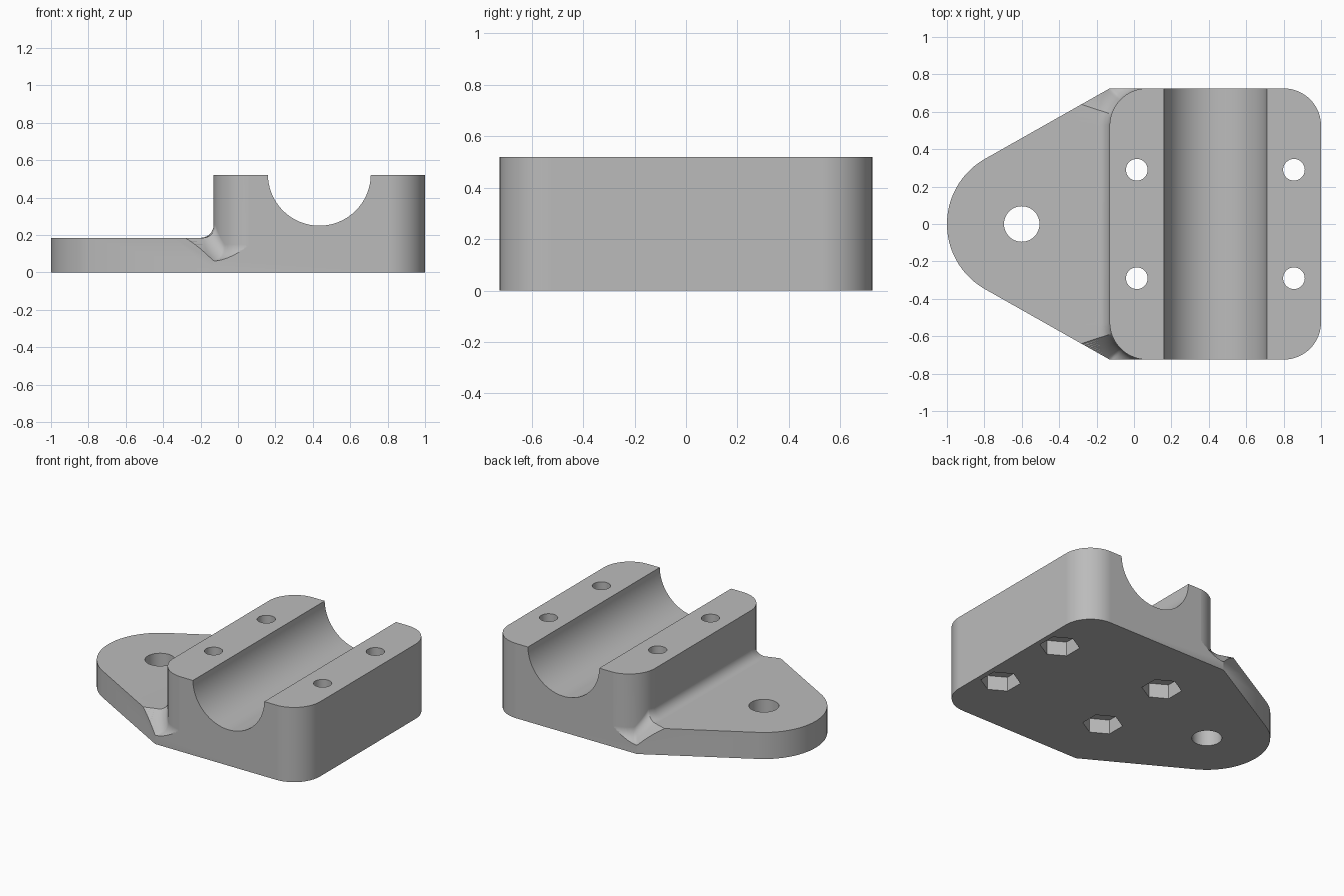
import bpy, bmesh
from math import sin, cos, pi, radians
from mathutils import Vector

cube = bpy.data.objects.get("Cube")
if cube:
    bpy.data.objects.remove(cube, do_unlink=True)

grey = bpy.data.materials.new("light grey")
grey.use_nodes = True
grey.diffuse_color = (0.5, 0.5, 0.5, 1)
grey.node_tree.nodes["Principled BSDF"].inputs["Base Color"].default_value = (0.5, 0.5, 0.5, 1)

HEIGHT, PLATE, HALF, CORNER, WALL = 0.52, 0.185, 0.725, 0.2, -0.13


def finish(name, bm):
    bmesh.ops.recalc_face_normals(bm, faces=bm.faces)
    mesh = bpy.data.meshes.new(name)
    bm.to_mesh(mesh)
    bm.free()
    obj = bpy.data.objects.new(name, mesh)
    bpy.context.collection.objects.link(obj)
    mesh.materials.append(grey)
    return obj


def prism(name, points, offset):
    """Extrude a flat outline along an offset."""
    bm = bmesh.new()
    face = bm.faces.new([bm.verts.new(p) for p in points])
    new = bmesh.ops.extrude_face_region(bm, geom=[face])["geom"]
    verts = [v for v in new if isinstance(v, bmesh.types.BMVert)]
    bmesh.ops.translate(bm, verts=verts, vec=Vector(offset))
    return finish(name, bm)


def arc(cx, cy, r, start, end, n):
    return [(cx + r * cos(radians(start + (end - start) * i / n)),
             cy + r * sin(radians(start + (end - start) * i / n))) for i in range(n + 1)]


def pillar(name, x, y, r, z0, z1, sides, turn=0):
    ring = arc(x, y, r, turn, turn + 360, sides)[:-1]
    return prism(name, [(a, b, z0) for a, b in ring], (0, 0, z1 - z0))


# Full-height body with a tapered, round-nosed outline
inner = HALF - CORNER
outline = [(WALL, -HALF)]
outline += arc(1 - CORNER, -inner, CORNER, -90, 0, 20)
outline += arc(1 - CORNER, inner, CORNER, 0, 90, 20)
outline += [(WALL, HALF)]
outline += arc(-0.6, 0, 0.4, 120, 240, 36)
body = prism("bearing_block", [(x, y, 0) for x, y in outline], (0, 0, HEIGHT))


# Cutter clearing the space above the plate, with a fillet that dips at the corners
def station(bm, cy, angle):
    turn = abs(angle - 180)
    drop = min(max((turn - 18) / 27, 0), 1)
    r = 0.07 + 0.02 * drop
    low = PLATE - 0.125 * drop
    profile = [(0, 1)]
    profile += [(r - r * cos(a), low + r - r * sin(a)) for a in (pi / 2 * i / 10 for i in range(11))]
    profile += [(1.3, low), (1.3, 1)]
    c, s = cos(radians(angle)), sin(radians(angle))
    return [bm.verts.new((WALL + CORNER + (CORNER + d) * c, cy + (CORNER + d) * s, z))
            for d, z in profile]


bm = bmesh.new()
turns = [2 * i for i in range(44)]
rings = [station(bm, -inner, 180 + t) for t in reversed(turns)]
rings += [station(bm, inner, 180 - t) for t in turns]
for a, b in zip(rings, rings[1:]):
    for i in range(len(a)):
        j = (i + 1) % len(a)
        bm.faces.new((a[i], a[j], b[j], b[i]))
bm.faces.new(rings[0])
bm.faces.new(rings[-1])
bmesh.ops.triangulate(bm, faces=bm.faces)
cutters = [finish("shoulder_cutter", bm)]

# Half-round shaft channel
channel = arc(0.435, 0.525, 0.275, 0, 360, 96)[:-1]
cutters.append(prism("channel_cutter", [(x, -1, z) for x, z in channel], (0, 2, 0)))

# Pivot hole, bolt holes and hexagonal nut pockets
cutters.append(pillar("pivot_hole_cutter", -0.6, 0, 0.095, -0.1, 1, 48))
for x in (0.015, 0.855):
    for y in (-0.29, 0.29):
        cutters.append(pillar("bolt_hole_cutter", x, y, 0.058, -0.1, 1, 32))
        cutters.append(pillar("nut_pocket_cutter", x, y, 0.127, -0.1, 0.1, 6, 30))

# Apply all cuts
bpy.ops.object.select_all(action="DESELECT")
body.select_set(True)
bpy.context.view_layer.objects.active = body
for cutter in cutters:
    cutter.hide_render = True
    mod = body.modifiers.new("cut", "BOOLEAN")
    mod.operation, mod.solver, mod.object = "DIFFERENCE", "EXACT", cutter
    bpy.ops.object.modifier_apply(modifier=mod.name)
    bpy.data.objects.remove(cutter, do_unlink=True)

bpy.ops.object.shade_smooth_by_angle(angle=radians(30))
weighted = body.modifiers.new("weighted_normals", "WEIGHTED_NORMAL")
weighted.keep_sharp = True
